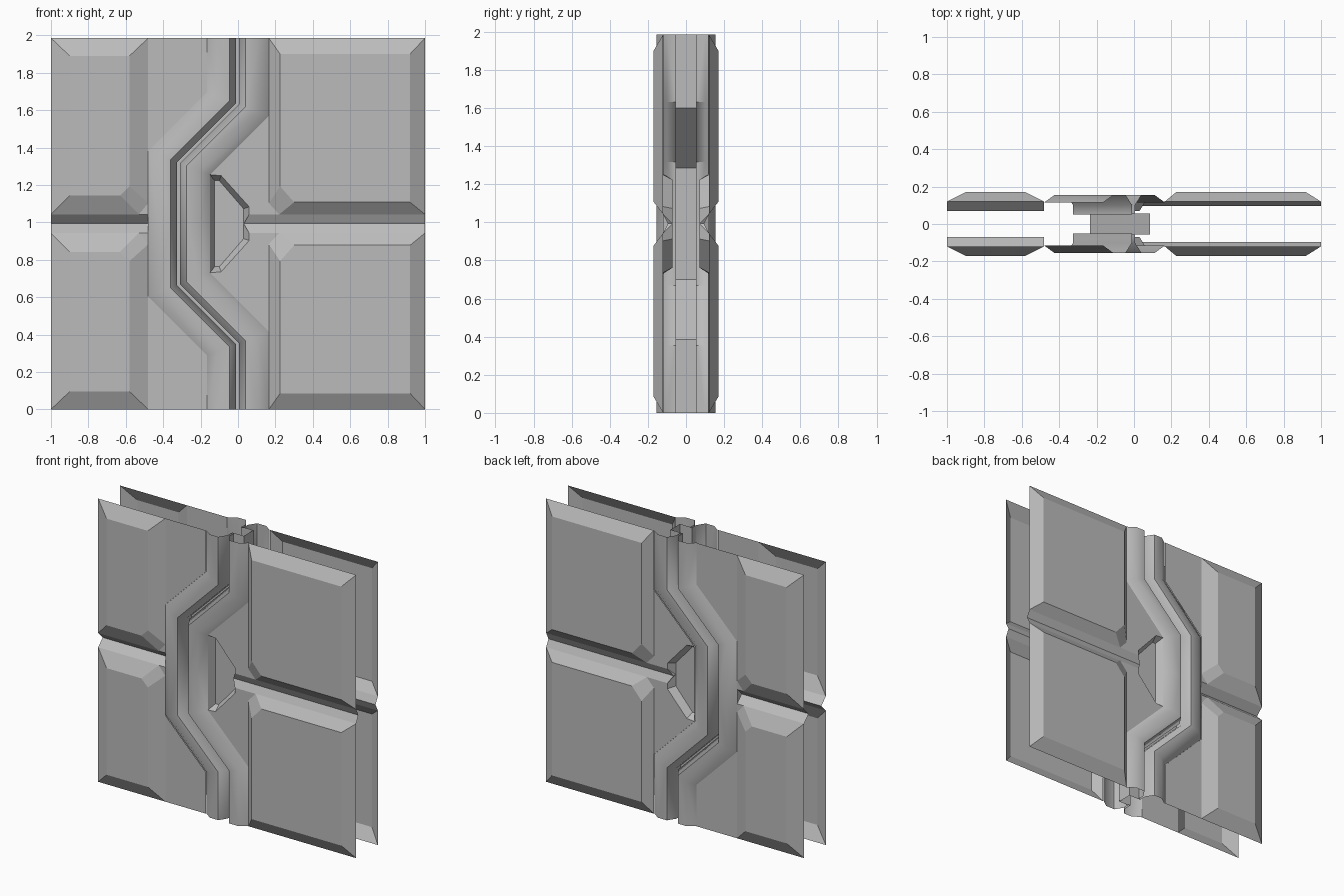
import bpy, bmesh, math

if "Cube" in bpy.data.objects:
    bpy.data.objects.remove(bpy.data.objects["Cube"], do_unlink=True)

H = 0.9925      # half height; every part is a front upper quarter, mirrored in y and z
RIM = -0.12     # depth of the flat sheet
TOP = -0.17     # depth of the raised panels

grey = bpy.data.materials.new("door_grey")
grey.use_nodes = True
grey.diffuse_color = (0.5, 0.5, 0.5, 1)
grey.node_tree.nodes["Principled BSDF"].inputs["Base Color"].default_value = grey.diffuse_color


def ring(points, y):
    return [(x, y, z) for x, z in points]


def build(name, faces, smooth=False):
    """Make one open sheet from face loops and mirror it to the back and the lower half."""
    bm = bmesh.new()
    for loop in faces:
        bm.faces.new([bm.verts.new(p) for p in loop])
    bmesh.ops.remove_doubles(bm, verts=bm.verts, dist=0.0005)
    bmesh.ops.recalc_face_normals(bm, faces=bm.faces)
    if sum(f.normal.y * f.calc_area() for f in bm.faces) > 0:
        bmesh.ops.reverse_faces(bm, faces=bm.faces)
    mesh = bpy.data.meshes.new(name)
    bm.to_mesh(mesh)
    bm.free()
    mesh.materials.append(grey)
    ob = bpy.data.objects.new(name, mesh)
    bpy.context.collection.objects.link(ob)
    ob.location.z = H
    mod = ob.modifiers.new("mirror", "MIRROR")
    mod.use_axis = (False, True, True)
    mod.merge_threshold = 0.0005
    if smooth:
        bpy.ops.object.select_all(action="DESELECT")
        ob.select_set(True)
        bpy.context.view_layer.objects.active = ob
        bpy.ops.object.shade_smooth_by_angle(angle=math.radians(40))
    return ob


def bridge(a, b, closed=True):
    n = len(a)
    return [[a[i], a[(i + 1) % n], b[(i + 1) % n], b[i]] for i in range(n if closed else n - 1)]


def raised_panel(name, rim, flat):
    outer, inner = ring(rim, RIM), ring(flat, TOP)
    build(name, bridge(outer, inner) + [inner])


# Raised panels with one clipped corner beside the seam
raised_panel("right_panel",
             [(-1, H), (-0.48, H), (-0.48, 0.11), (-0.53, 0.05), (-1, 0.05)],
             [(-0.9, H - 0.095), (-0.58, H - 0.095), (-0.58, 0.2), (-0.63, 0.15), (-0.9, 0.15)])
raised_panel("left_panel",
             [(1, H), (0.165, H), (0.165, 0.11), (0.22, 0.05), (1, 0.05)],
             [(0.92, H - 0.085), (0.225, H - 0.085), (0.225, 0.2), (0.3, 0.115), (0.92, 0.115)])


# Horizontal V grooves between upper and lower panels
def groove(name, x_out, x_rim, x_deep, depth):
    build(name, [[(x_out, RIM, 0.05), (x_rim, RIM, 0.05), (x_deep, depth, 0), (x_out, depth, 0)]])


groove("right_groove", -1, -0.48, -0.48, -0.07)
groove("left_groove", 1, 0.06, 0.03, -0.095)


# The seam runs straight, steps sideways at 45 degrees, then runs straight again
SHIFT = -0.315


def seam_path(d):
    return [(d, H), (d, 0.64 - 0.38 * d), (d + SHIFT, 0.325 - 0.38 * d), (d + SHIFT, 0)]


# Flat sheet between the panels and the seam
left_edge, right_edge = seam_path(0.165), seam_path(-0.165)
build("right_sheet", [ring([(-0.48, H)] + right_edge[:3], RIM),
                      ring([(-0.48, 0.11), (-0.48, 0.05), (-0.53, 0.05)], RIM)])
recess_rim = [left_edge[2], (-0.09, 0.257), (0.06, 0.09), (0.06, 0.05)]
build("left_sheet", [ring([left_edge[1]] + recess_rim + [(0.22, 0.05), (0.165, 0.11)], RIM)])

# Half-hexagon recess beside the seam
floor = ring([(-0.125, 0.23), (-0.1, 0.23), (0.03, 0.08), (0.03, 0)], -0.07)
rim = ring(recess_rim, RIM)
start, start_floor = (-0.15, RIM, 0), (-0.125, -0.07, 0)
build("recess", bridge([start] + rim, [start_floor] + floor, closed=False)
      + [[start_floor] + floor, [rim[-1], (0.03, -0.095, 0), floor[-1]]])


# Seam edges: a rounded ridge, then a tongue on one leaf and a slot on the other
def seam_edge(name, profile):
    rows = [ring(seam_path(d), y) for d, y in profile]
    faces = []
    for a, b in zip(rows, rows[1:]):
        faces += bridge(a, b, closed=False)
    build(name, faces, smooth=True)


seam_edge("tongue_edge", [(-0.165, -0.115), (-0.11, -0.155), (-0.045, -0.155), (-0.01, -0.1),
                          (-0.01, -0.05), (0.08, -0.05), (0.08, 0)])
seam_edge("slot_edge", [(0.165, -0.115), (0.11, -0.155), (0.04, -0.155), (0.005, -0.1),
                        (0.005, -0.055), (0.085, -0.055), (0.085, 0)])
